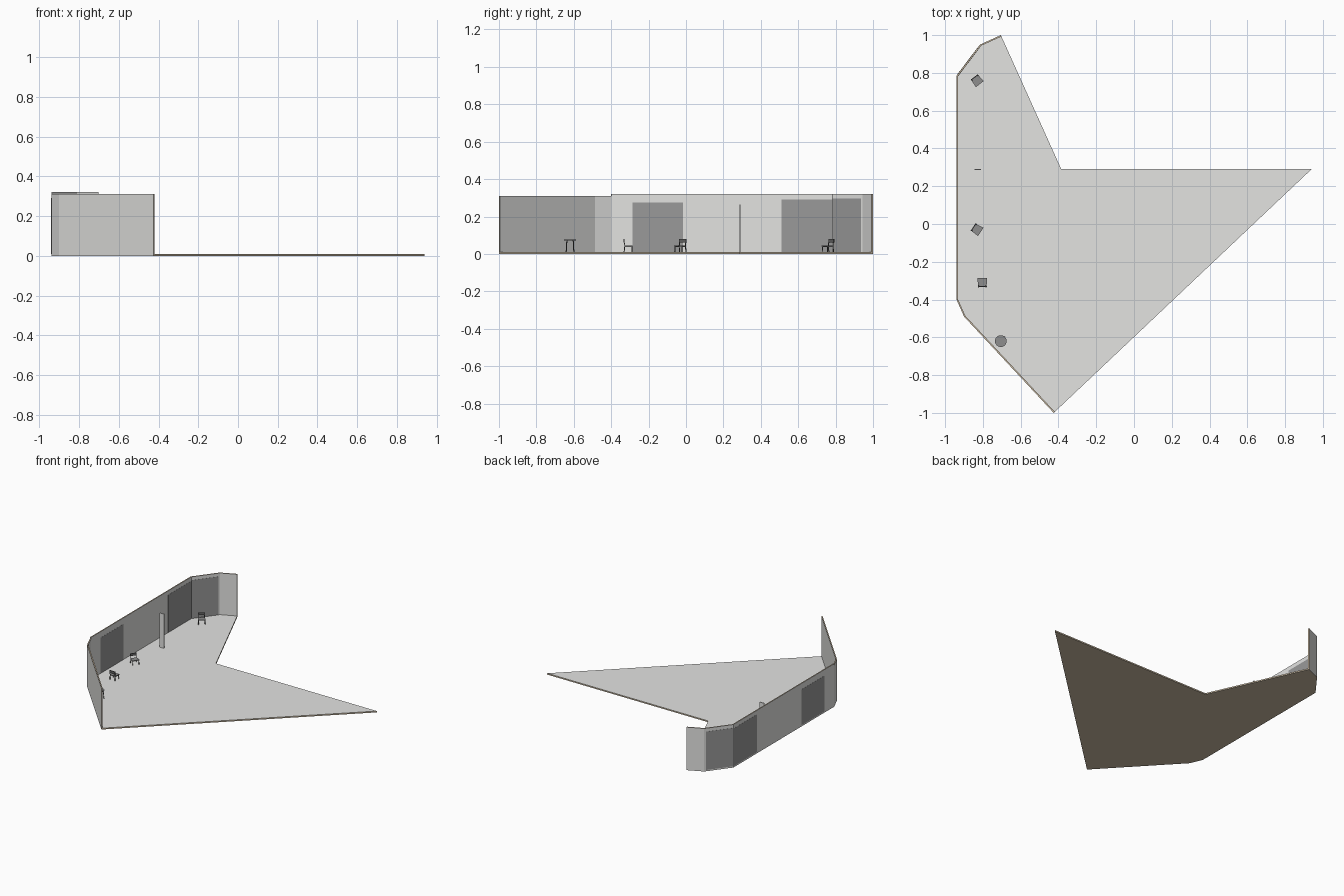
import bpy, bmesh, math
from mathutils import Vector, Matrix

if "Cube" in bpy.data.objects:
    bpy.data.objects.remove(bpy.data.objects["Cube"])


def mat(name, r, g, b):
    m = bpy.data.materials.new(name)
    m.diffuse_color = (r, g, b, 1)
    m.use_nodes = True
    m.node_tree.nodes["Principled BSDF"].inputs["Base Color"].default_value = m.diffuse_color
    return m


GREY = mat("light grey", 0.77, 0.77, 0.755)
TAN = mat("tan edge", 0.59, 0.495, 0.37)
DARK = mat("dark panel grey", 0.32, 0.32, 0.32)
SEAT = mat("seat grey", 0.27, 0.27, 0.27)
METAL = mat("dark metal", 0.12, 0.12, 0.12)


def finish(name, bm, mats, rule=None, matrix=None):
    bmesh.ops.recalc_face_normals(bm, faces=bm.faces)
    bm.normal_update()
    if rule:
        for f in bm.faces:
            f.material_index = rule(f)
    me = bpy.data.meshes.new(name)
    bm.to_mesh(me)
    bm.free()
    for m in mats:
        me.materials.append(m)
    ob = bpy.data.objects.new(name, me)
    if matrix:
        ob.matrix_world = matrix
    bpy.context.collection.objects.link(ob)
    return ob


def prism(name, pts, z0, z1, mats, rule=None, matrix=None):
    """Outline extruded straight up from z0 to z1."""
    bm = bmesh.new()
    low = [bm.verts.new((p[0], p[1], z0)) for p in pts]
    high = [bm.verts.new((p[0], p[1], z1)) for p in pts]
    bm.faces.new(low[::-1])
    bm.faces.new(high)
    for i in range(len(pts)):
        j = (i + 1) % len(pts)
        bm.faces.new((low[i], low[j], high[j], high[i]))
    return finish(name, bm, mats, rule, matrix)


def bar(bm, a, b, w):
    """Square bar between two points."""
    a, b = Vector(a), Vector(b)
    d = b - a
    m = (Matrix.Translation((a + b) / 2) @ d.to_track_quat('Z', 'X').to_matrix().to_4x4()
         @ Matrix.Diagonal((w, w, d.length, 1)))
    bmesh.ops.create_cube(bm, size=1, matrix=m)


# Wall path, from the back end round the left side to the front end
T = 0.008
FLOOR = 0.01
path = [Vector(p) for p in [(-0.705, 1.0), (-0.815, 0.95), (-0.94, 0.785),
                            (-0.94, -0.4), (-0.90, -0.49), (-0.425, -1.0)]]


def normal(i):
    d = (path[i + 1] - path[i]).normalized()
    return Vector((-d.y, d.x))


inner = []
for i, p in enumerate(path):
    n1, n2 = normal(max(i - 1, 0)), normal(min(i, len(path) - 2))
    m = (n1 + n2).normalized()
    inner.append(p + m * T / m.dot(n1))

# Floor slab: grey top, tan underside and open edges, grey where the wall stands
prism("floor", path + [Vector((0.94, 0.29)), Vector((-0.385, 0.29))], 0, FLOOR,
      [TAN, GREY], lambda f: 1 if f.normal.z > 0.5 or f.normal.x < -0.1 else 0)


# Walls: grey faces, tan top and end caps
def wall_rule(f):
    c = f.calc_center_median()
    ends = (path[0] + inner[0]) / 2, (path[-1] + inner[-1]) / 2
    return 1 if abs(f.normal.z) > 0.5 or any((c.xy - e).length < 0.004 for e in ends) else 0


for name, i, j, top in [("tall_wall", 0, 3, 0.32), ("low_wall", 3, 5, 0.31)]:
    for k in range(i, j):
        prism(f"{name}_{k}", [path[k], path[k + 1], inner[k + 1], inner[k]],
              FLOOR, top, [GREY, TAN], wall_rule)

# Dark panels showing on both sides of the wall: edge, start y, end y, top
for i, ya, yb, top in [(1, 0.94, 0.788, 0.295), (2, 0.78, 0.51, 0.29), (2, -0.015, -0.285, 0.275)]:
    a, b = path[i], path[i + 1]
    n = normal(i)
    p, q = (a.lerp(b, (y - a.y) / (b.y - a.y)) for y in (ya, yb))
    e = 0.0009
    prism("dark_panel", [p - n * e, q - n * e, q + n * (T + e), p + n * (T + e)],
          FLOOR, top, [DARK])

# Free-standing flat post
prism("post", [(-0.845, 0.285), (-0.81, 0.285), (-0.81, 0.292), (-0.845, 0.292)],
      FLOOR, 0.265, [GREY])


# Chairs: local front is +y
def chair(x, y, deg):
    M = Matrix.Translation((x, y, FLOOR)) @ Matrix.Rotation(math.radians(deg), 4, 'Z')
    prism("chair_seat", [(-0.0225, -0.021), (0.0225, -0.021), (0.026, 0.022), (-0.026, 0.022)],
          0.031, 0.036, [SEAT], None, M)
    bm = bmesh.new()
    for s in (-1, 1):
        bar(bm, (s * 0.023, 0.02, 0), (s * 0.022, 0.018, 0.032), 0.004)
        bar(bm, (s * 0.021, -0.023, 0), (s * 0.02, -0.019, 0.034), 0.004)
        bar(bm, (s * 0.02, -0.019, 0.034), (s * 0.02, -0.025, 0.068), 0.004)
        bar(bm, (s * 0.022, 0.018, 0.029), (s * 0.02, -0.019, 0.029), 0.003)
    finish("chair_frame", bm, [METAL], None, M)
    prism("chair_back", [(-0.0235, -0.026), (0.0235, -0.026), (0.0235, -0.021), (-0.0235, -0.021)],
          0.052, 0.07, [METAL], None, M)


chair(-0.803, -0.308, 0)
chair(-0.83, -0.03, -123)
chair(-0.83, 0.758, -143)

# Round table
M = Matrix.Translation((-0.705, -0.62, FLOOR))
ring = [(0.031 * math.cos(a * math.tau / 24), 0.031 * math.sin(a * math.tau / 24)) for a in range(24)]
prism("table_top", ring, 0.061, 0.066, [SEAT], None, M)
bm = bmesh.new()
for k in range(4):
    a = math.radians(45 + 90 * k)
    c, s = math.cos(a), math.sin(a)
    bar(bm, (c * 0.029, s * 0.029, 0), (c * 0.024, s * 0.024, 0.062), 0.004)
finish("table_legs", bm, [METAL], None, M)
